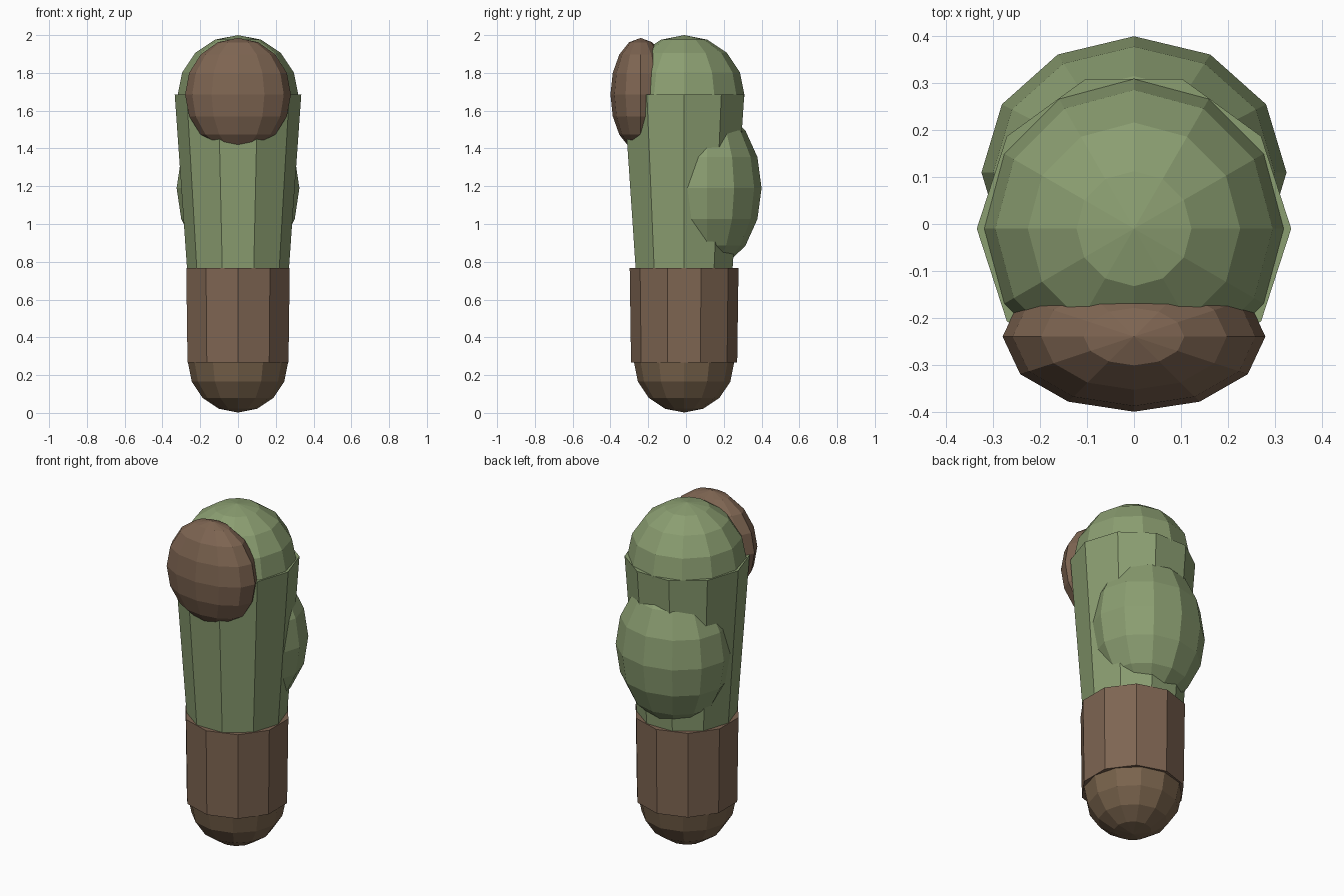
import bpy, math

if "Cube" in bpy.data.objects:
    bpy.data.objects.remove(bpy.data.objects["Cube"])


def material(name, rgb):
    m = bpy.data.materials.new(name)
    m.diffuse_color = (*rgb, 1)
    m.use_nodes = True
    m.node_tree.nodes["Principled BSDF"].inputs["Base Color"].default_value = m.diffuse_color
    return m


green = material("sage green", (0.258, 0.342, 0.165))
brown = material("leather brown", (0.209, 0.130, 0.084))
tan = material("dusty brown", (0.195, 0.128, 0.074))


def finish(name, mat):
    ob = bpy.context.object
    ob.name = name
    ob.data.materials.append(mat)
    bpy.ops.object.transform_apply(location=False, rotation=True, scale=True)
    return ob


def ellipsoid(name, loc, radii, mat):
    bpy.ops.mesh.primitive_uv_sphere_add(segments=12, ring_count=8, radius=1, location=loc)
    bpy.context.object.scale = radii
    return finish(name, mat)


def tube(name, z0, z1, r0, r1, turn, mat):
    bpy.ops.mesh.primitive_cone_add(vertices=10, radius1=r0, radius2=r1, depth=z1 - z0,
                                    location=(0, -0.01, (z0 + z1) / 2),
                                    rotation=(0, 0, math.radians(turn)))
    return finish(name, mat)


# limb: tapered sleeve with a corner on each side, cuff with a corner front and back
tube("upper_sleeve", 0.767, 1.685, 0.27, 0.335, 18, green)
tube("cuff", 0.267, 0.767, 0.281, 0.288, 0, brown)

# rounded ends
ellipsoid("top_dome", (0, -0.01, 1.68), (0.32, 0.32, 0.32), green)
ellipsoid("rounded_foot", (0, -0.01, 0.267), (0.265, 0.265, 0.265), tan)

# bulge at the back and pad at the front
ellipsoid("back_bulge", (0, 0.11, 1.19), (0.325, 0.29, 0.43), green)
ellipsoid("front_pad", (0, -0.24, 1.685), (0.28, 0.16, 0.30), brown)
